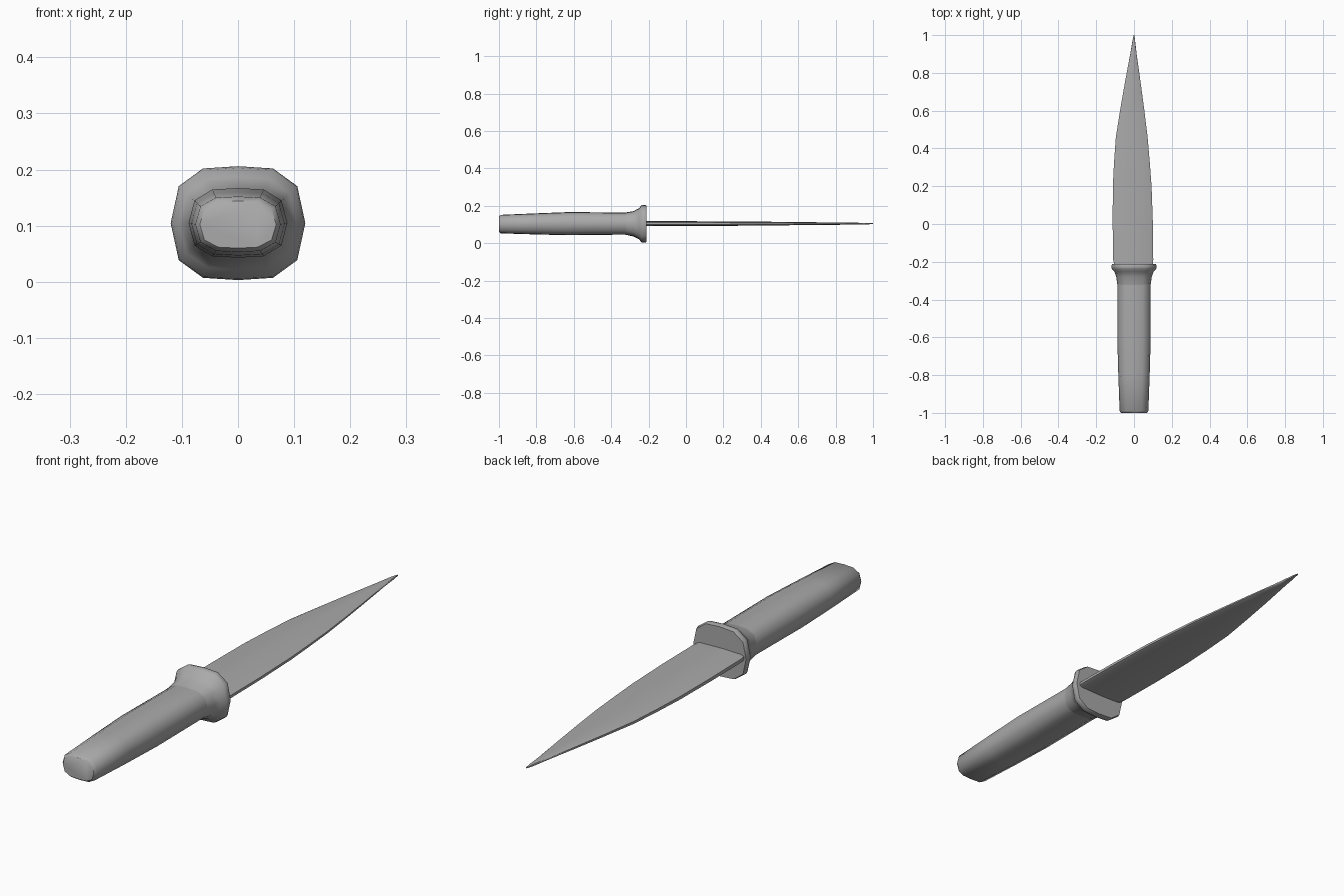
import bpy, bmesh, math

if "Cube" in bpy.data.objects:
    bpy.data.objects.remove(bpy.data.objects["Cube"], do_unlink=True)

grey = bpy.data.materials.new("plain grey")
grey.use_nodes = True
grey.diffuse_color = (0.4, 0.4, 0.4, 1)
grey.node_tree.nodes["Principled BSDF"].inputs["Base Color"].default_value = (0.4, 0.4, 0.4, 1)


def loft(name, rings, angle):
    """Skin a list of equal-length rings of (x, y, z) points and cap both ends."""
    bm = bmesh.new()
    loops = [[bm.verts.new(p) for p in ring] for ring in rings]
    n = len(loops[0])
    for a, b in zip(loops, loops[1:]):
        for i in range(n):
            j = (i + 1) % n
            bm.faces.new((a[i], a[j], b[j], b[i]))
    bm.faces.new(loops[0])
    bm.faces.new(loops[-1])
    bmesh.ops.recalc_face_normals(bm, faces=bm.faces)
    mesh = bpy.data.meshes.new(name)
    bm.to_mesh(mesh)
    bm.free()
    mesh.materials.append(grey)
    obj = bpy.data.objects.new(name, mesh)
    bpy.context.collection.objects.link(obj)
    bpy.ops.object.select_all(action="DESELECT")
    obj.select_set(True)
    bpy.context.view_layer.objects.active = obj
    bpy.ops.object.shade_smooth_by_angle(angle=math.radians(angle))
    return obj


# Twelve-sided rounded section shared by handle and guard (unit half sizes)
quarter = [(0, 1), (0.52, 0.96), (0.88, 0.65)]
right = quarter + [(1, 0)] + [(x, -z) for x, z in reversed(quarter)]
section = right + [(-x, z) for x, z in reversed(right[1:-1])]


def ring(y, half_width, bottom, top):
    mid, half = (bottom + top) / 2, (top - bottom) / 2
    return [(x * half_width, y, mid + z * half) for x, z in section]


# Handle: y, half width, bottom, top
handle = [(-1.0, 0.068, 0.06, 0.144), (-0.99, 0.076, 0.053, 0.152),
          (-0.8, 0.083, 0.047, 0.16), (-0.62, 0.088, 0.043, 0.167),
          (-0.35, 0.088, 0.046, 0.164), (-0.25, 0.09, 0.045, 0.165)]
loft("handle", [ring(*r) for r in handle], 50)

# Flared guard with a flat back face
guard = [(-0.33, 0.087, 0.047, 0.163), (-0.28, 0.094, 0.036, 0.172),
         (-0.252, 0.104, 0.022, 0.187), (-0.238, 0.117, 0.005, 0.203),
         (-0.224, 0.12, 0.003, 0.206), (-0.211, 0.116, 0.006, 0.202)]
loft("guard", [ring(*r) for r in guard], 50)

# Blade: y, spine x, edge x, half thickness
blade = [(-0.22, -0.104, 0.1, 0.014), (-0.19, -0.11, 0.102, 0.014),
         (0.0, -0.113, 0.1, 0.013), (0.2, -0.112, 0.093, 0.012),
         (0.32, -0.106, 0.084, 0.011), (0.46, -0.096, 0.072, 0.01),
         (0.6, -0.074, 0.055, 0.008), (0.75, -0.048, 0.035, 0.007),
         (0.9, -0.02, 0.014, 0.005), (0.97, -0.008, 0.006, 0.004),
         (1.0, -0.002, 0.002, 0.002)]


def blade_ring(y, spine, edge, t):
    w, z = edge - spine, 0.105
    upper = [(spine, 0.5), (spine + w * 0.05, 0.85), (spine + w * 0.45, 1),
             (edge - w * 0.06, 0.8), (edge, 0.4)]
    return ([(x, y, z + k * t) for x, k in upper]
            + [(x, y, z - k * t) for x, k in reversed(upper)])


loft("blade", [blade_ring(*r) for r in blade], 40)
